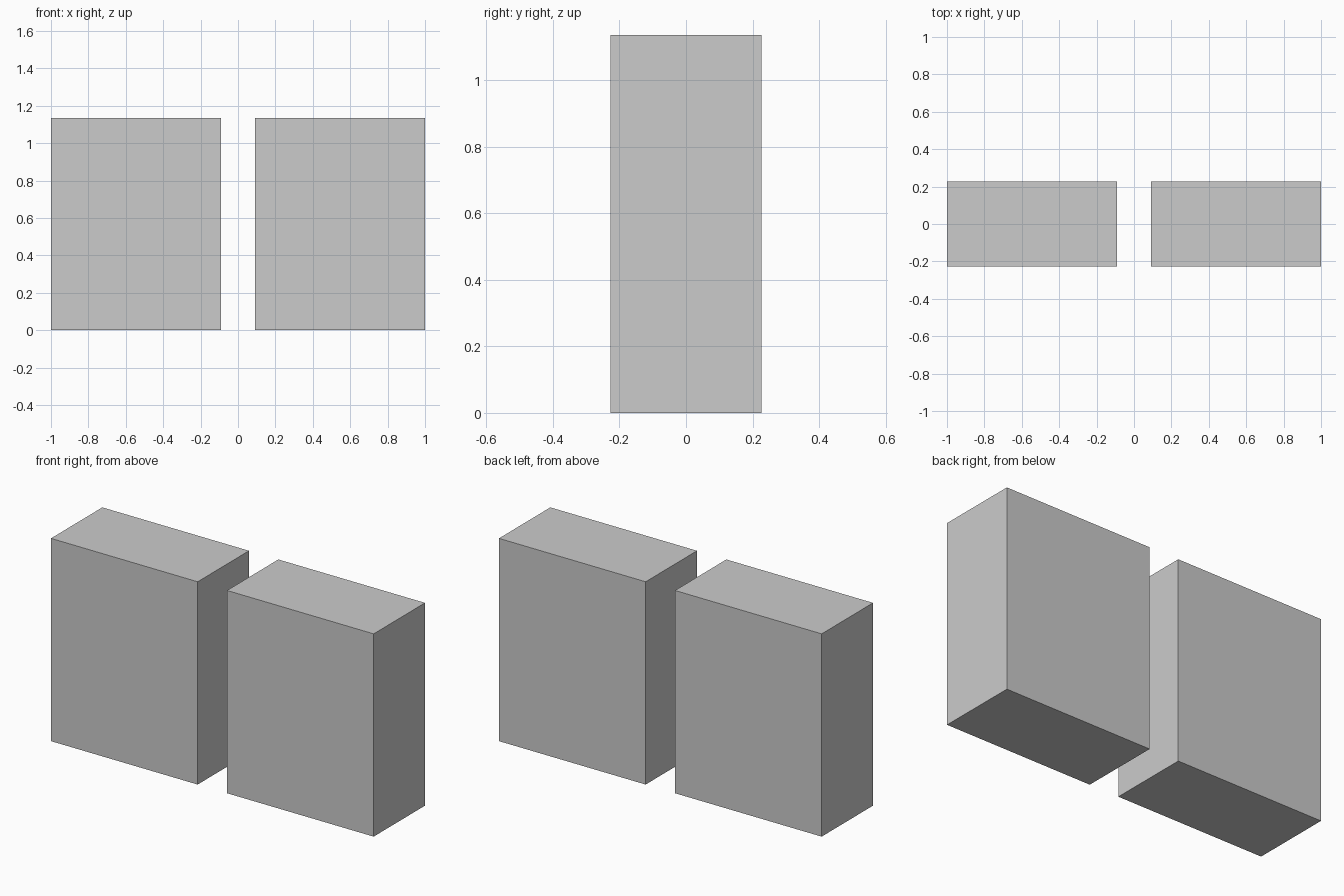
import bpy

if "Cube" in bpy.data.objects:
    bpy.data.objects.remove(bpy.data.objects["Cube"])

WIDTH, DEPTH, HEIGHT, GAP = 0.909, 0.4545, 1.136, 0.182


def block(name, x):
    bpy.ops.mesh.primitive_cube_add(size=1, location=(x, 0, HEIGHT / 2))
    obj = bpy.context.object
    obj.name = name
    obj.scale = (WIDTH, DEPTH, HEIGHT)
    bpy.ops.object.transform_apply(location=False, rotation=False, scale=True)


# Two matching blocks either side of the gap
for name, side in (("left_block", -1), ("right_block", 1)):
    block(name, side * (GAP + WIDTH) / 2)
